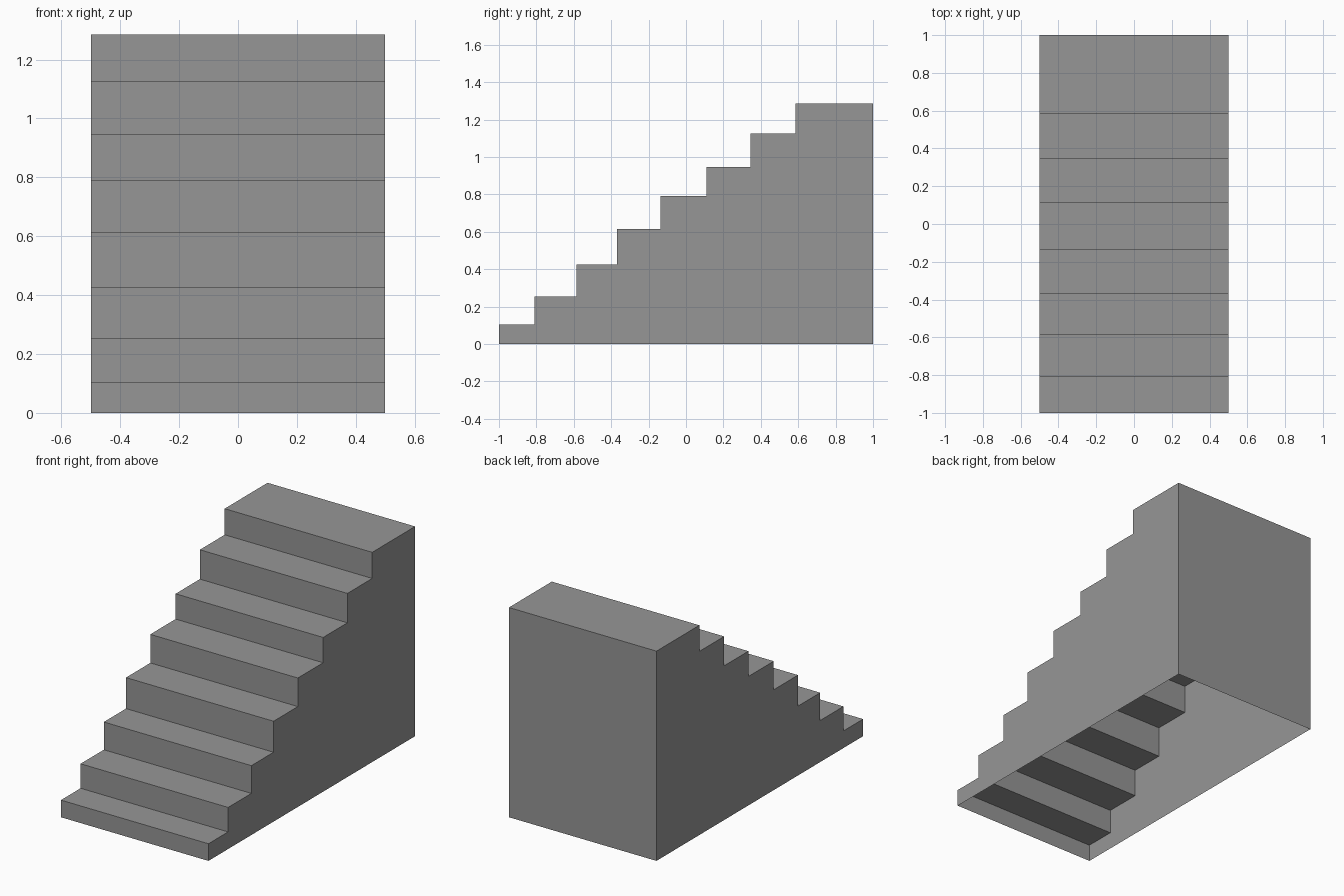
import bpy
import bmesh

if "Cube" in bpy.data.objects:
    bpy.data.objects.remove(bpy.data.objects["Cube"], do_unlink=True)

# Step layout: y of each riser and z of each tread
risers = [-1, -0.81, -0.585, -0.37, -0.135, 0.11, 0.345, 0.585]
treads = [0.105, 0.255, 0.425, 0.615, 0.79, 0.945, 1.125, 1.285]
HALF_WIDTH = 0.5
BACK = 1

# Plain grey stone
grey = bpy.data.materials.new("grey_stone")
grey.use_nodes = True
colour = (0.305, 0.305, 0.305, 1)
grey.diffuse_color = colour
grey.node_tree.nodes["Principled BSDF"].inputs["Base Color"].default_value = colour

# Side profile, from the front foot over the steps to the back foot
profile = [(risers[0], 0)]
for i, (y, z) in enumerate(zip(risers, treads)):
    profile.append((y, z))
    profile.append((risers[i + 1] if i + 1 < len(risers) else BACK, z))
profile.append((BACK, 0))

# Hollow shell: steps and back wall between two side walls, open underneath
bm = bmesh.new()
right = [bm.verts.new((-HALF_WIDTH, y, z)) for y, z in profile]
left = [bm.verts.new((HALF_WIDTH, y, z)) for y, z in profile]
for i in range(len(profile) - 1):
    bm.faces.new((right[i], left[i], left[i + 1], right[i + 1]))
bm.faces.new(right)
bm.faces.new(left[::-1])

mesh = bpy.data.meshes.new("staircase")
bm.to_mesh(mesh)
bm.free()
mesh.materials.append(grey)
staircase = bpy.data.objects.new("staircase", mesh)
bpy.context.collection.objects.link(staircase)
